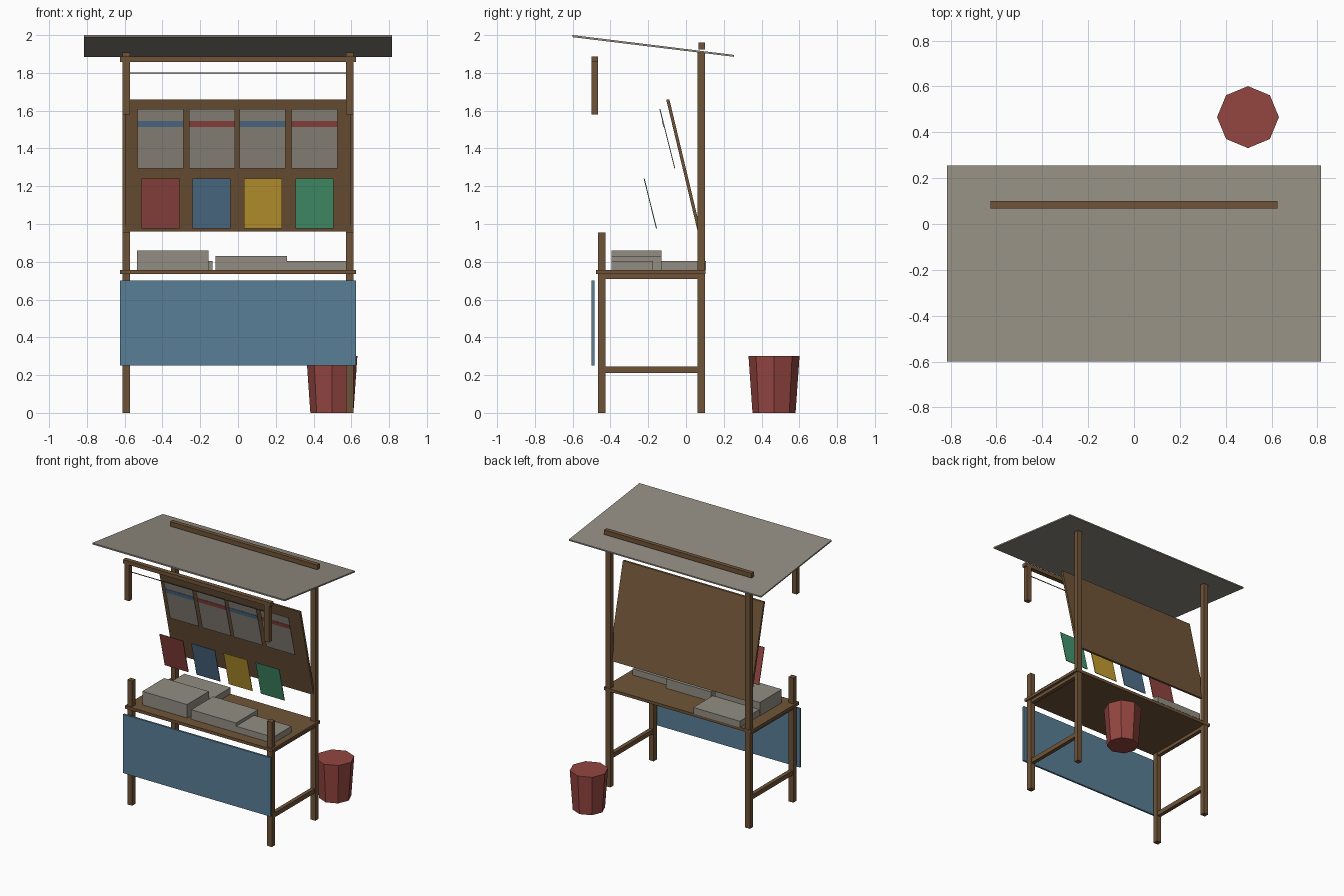
import bpy, bmesh, math

cube = bpy.data.objects.get("Cube")
if cube:
    bpy.data.objects.remove(cube, do_unlink=True)


def material(name, rgb):
    """Flat colour given as 0-255 display values, stored as linear."""
    lin = [((c / 255 + 0.055) / 1.055) ** 2.4 for c in rgb] + [1.0]
    m = bpy.data.materials.new(name)
    m.use_nodes = True
    m.diffuse_color = lin
    bsdf = m.node_tree.nodes["Principled BSDF"]
    bsdf.inputs["Base Color"].default_value = lin
    bsdf.inputs["Roughness"].default_value = 0.9
    return m


WOOD = material("brown wood", (112, 84, 56))
GREY = material("warm grey", (146, 141, 130))
CLOTH = material("cloth blue", (88, 126, 150))
RED = material("red", (148, 70, 65))
BLUE = material("poster blue", (82, 114, 142))
YELLOW = material("yellow", (198, 158, 50))
GREEN = material("green", (70, 152, 112))


def finish(name, bm, mat):
    bmesh.ops.recalc_face_normals(bm, faces=bm.faces)
    mesh = bpy.data.meshes.new(name)
    bm.to_mesh(mesh)
    bm.free()
    mesh.materials.append(mat)
    obj = bpy.data.objects.new(name, mesh)
    bpy.context.scene.collection.objects.link(obj)
    return obj


def prism(name, x0, x1, section, mat):
    """Extrude a (y, z) outline along x."""
    bm = bmesh.new()
    face = bm.faces.new([bm.verts.new((x0, y, z)) for y, z in section])
    ext = bmesh.ops.extrude_face_region(bm, geom=[face])
    verts = [v for v in ext["geom"] if isinstance(v, bmesh.types.BMVert)]
    bmesh.ops.translate(bm, verts=verts, vec=(x1 - x0, 0, 0))
    return finish(name, bm, mat)


def box(name, x, y, z, mat):
    section = [(y[0], z[0]), (y[1], z[0]), (y[1], z[1]), (y[0], z[1])]
    return prism(name, x[0], x[1], section, mat)


def leaning(name, x, low, high, thick, mat):
    """Slab between two (y, z) points of its front face."""
    (y0, z0), (y1, z1) = low, high
    section = [(y0, z0), (y0 + thick, z0), (y1 + thick, z1), (y1, z1)]
    return prism(name, x[0], x[1], section, mat)


W = 0.625      # half width of table, beams and cloth
REAR = (0.062, 0.10)
FRONT = (-0.465, -0.425)
HANG = (-0.50, -0.465)

# Posts, hanging stubs and side rails, mirrored left and right
for side, s in (("left", 1), ("right", -1)):
    x = sorted((s * 0.572, s * 0.612))
    box(f"rear_post_{side}", x, REAR, (0, 1.91), WOOD)
    box(f"front_post_{side}", x, FRONT, (0, 0.955), WOOD)
    box(f"hanging_post_{side}", x, HANG, (1.58, 1.885), WOOD)
    rail = sorted((s * 0.577, s * 0.607))
    box(f"lower_rail_{side}", rail, (FRONT[0], REAR[0]), (0.21, 0.245), WOOD)
    box(f"upper_rail_{side}", rail, (FRONT[1], REAR[0]), (0.71, 0.735), WOOD)

# Beams and hanging wire
box("front_beam", (-W, W), HANG, (1.857, 1.886), WOOD)
box("rear_beam", (-W, W), (0.067, 0.10), (1.925, 1.96), WOOD)
box("wire", (-0.572, 0.572), (-0.484, -0.480), (1.796, 1.801), WOOD)

# Roof sheet, rising to the front
prism("roof", -0.815, 0.815,
      [(-0.60, 1.989), (0.255, 1.885), (0.255, 1.895), (-0.60, 2.0)], GREY)

# Table and cloth
box("table_top", (-W, W), (-0.477, 0.103), (0.735, 0.757), WOOD)
box("front_cloth", (-W, W), (-0.50, -0.485), (0.25, 0.70), CLOTH)

# Stacks of goods on the table
for i, (x, y, top) in enumerate((
        ((-0.535, -0.155), (-0.395, -0.13), 0.86),
        ((-0.12, 0.26), (-0.395, -0.13), 0.83),
        ((0.26, 0.575), (-0.395, -0.175), 0.805),
        ((-0.53, -0.135), (-0.13, 0.105), 0.805))):
    box(f"goods_stack_{i + 1}", x, y, (0.757, top), GREY)

# Leaning display board
leaning("display_board", (-0.597, 0.597), (0.062, 0.96), (-0.105, 1.66), 0.017, WOOD)

# Sheets with a coloured band
SLOPE = 0.25
for i, xc in enumerate((-0.41, -0.138, 0.13, 0.405)):
    x = (xc - 0.121, xc + 0.121)
    leaning(f"sheet_{i + 1}", x, (-0.062, 1.295), (-0.141, 1.61), 0.005, GREY)
    band = [(-0.144 + SLOPE * (1.61 - z), z) for z in (1.514, 1.545)]
    leaning(f"sheet_band_{i + 1}", x, band[0], band[1], 0.003, (BLUE, RED)[i % 2])

# Coloured posters below
for i, (xc, mat) in enumerate(zip((-0.41, -0.14, 0.133, 0.405), (RED, BLUE, YELLOW, GREEN))):
    leaning(f"poster_{i + 1}", (xc - 0.1, xc + 0.1),
            (-0.159, 0.977), (-0.224, 1.24), 0.005, mat)

# Eight-sided bin behind the stall
bm = bmesh.new()
bmesh.ops.create_cone(bm, cap_ends=True, segments=8, radius1=0.114, radius2=0.135, depth=0.30)
bucket = finish("bin", bm, RED)
bucket.location = (0.497, 0.466, 0.15)
